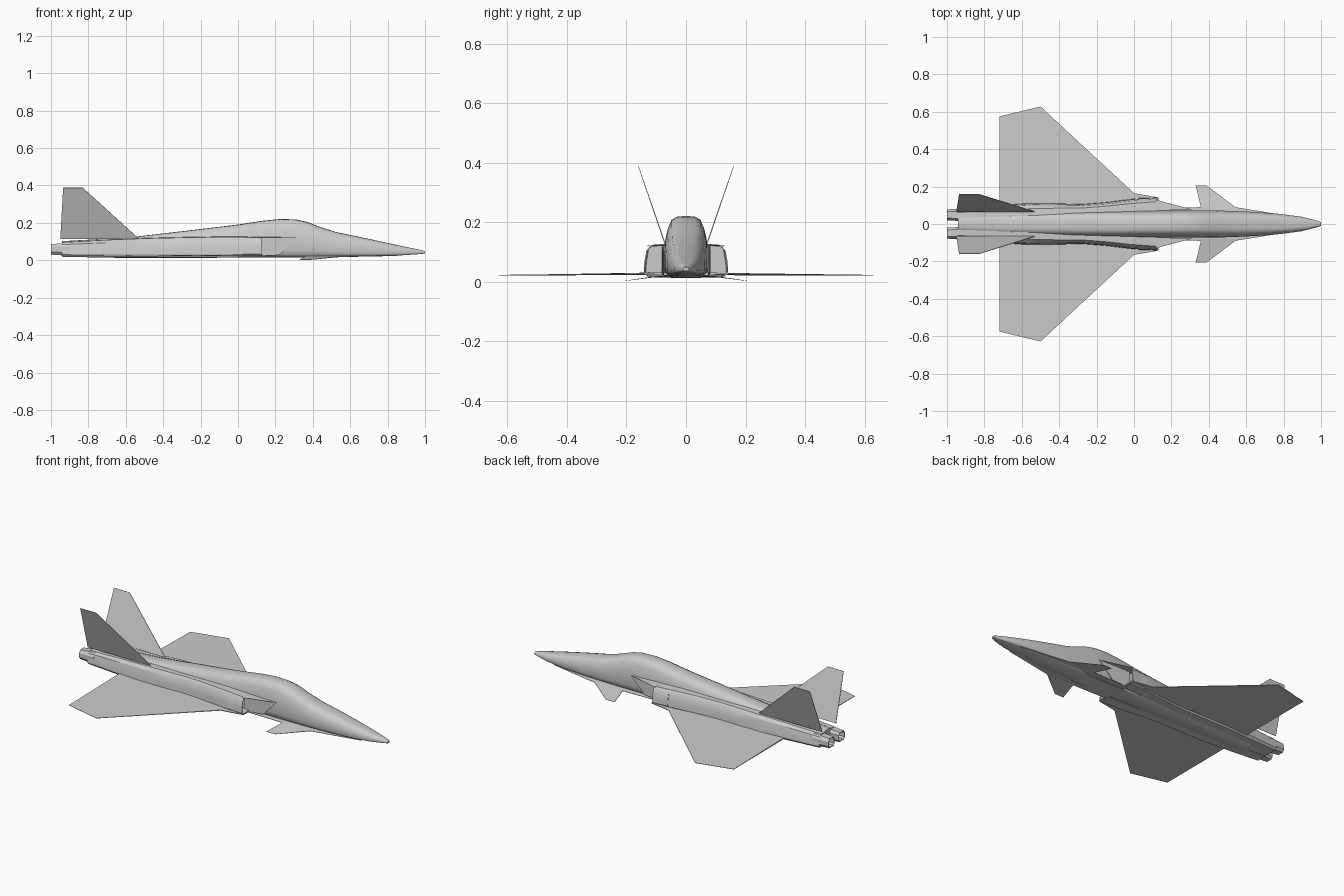
import bpy, bmesh, math
from mathutils import Vector

grey = bpy.data.materials.new("airframe grey")
grey.diffuse_color = (0.6, 0.6, 0.6, 1)


def finish(name, bm, smooth=None):
    bmesh.ops.recalc_face_normals(bm, faces=bm.faces)
    mesh = bpy.data.meshes.new(name)
    bm.to_mesh(mesh)
    bm.free()
    mesh.materials.append(grey)
    ob = bpy.data.objects.new(name, mesh)
    bpy.context.collection.objects.link(ob)
    if smooth:
        bpy.ops.object.select_all(action='DESELECT')
        ob.select_set(True)
        bpy.context.view_layer.objects.active = ob
        bpy.ops.object.shade_smooth_by_angle(angle=math.radians(smooth))
    return ob


def loft(name, rings, smooth=30, recess_first=0, recess_last=0):
    """Skin closed rings; an end is capped, or hollowed by a recess depth."""
    bm = bmesh.new()
    loops = [[bm.verts.new(p) for p in ring] for ring in rings]
    for a, b in zip(loops, loops[1:]):
        for i in range(len(a)):
            j = (i + 1) % len(a)
            bm.faces.new((a[i], a[j], b[j], b[i]))
    ends = [(bm.faces.new(loops[0]), recess_first), (bm.faces.new(loops[-1]), recess_last)]
    bmesh.ops.recalc_face_normals(bm, faces=bm.faces)
    for face, depth in ends:
        if depth:
            bmesh.ops.inset_region(bm, faces=[face], thickness=0.004)
            push = bmesh.ops.extrude_face_region(bm, geom=[face])
            verts = [g for g in push["geom"] if isinstance(g, bmesh.types.BMVert)]
            bmesh.ops.translate(bm, verts=verts, vec=(depth, 0, 0))
            bmesh.ops.delete(bm, geom=[face], context='FACES')
    return finish(name, bm, smooth)


def panel(name, points, thick):
    """Thin surface from an outline; thick gives the thickness at each corner."""
    pts = [Vector(p) for p in points]
    n = (pts[1] - pts[0]).cross(pts[-1] - pts[0]).normalized()
    bm = bmesh.new()
    up = [bm.verts.new(p + n * t / 2) for p, t in zip(pts, thick)]
    low = [bm.verts.new(p - n * t / 2) for p, t in zip(pts, thick)]
    bm.faces.new(up)
    bm.faces.new(low[::-1])
    for i in range(len(pts)):
        j = (i + 1) % len(pts)
        bm.faces.new((up[i], low[i], low[j], up[j]))
    return finish(name, bm)


# Fuselage: x, half width, bottom, top
stations = [
    (1.0, 0.010, 0.036, 0.049), (0.97, 0.020, 0.033, 0.057), (0.90, 0.038, 0.028, 0.071),
    (0.78, 0.054, 0.022, 0.097), (0.65, 0.064, 0.019, 0.125), (0.52, 0.070, 0.017, 0.152),
    (0.44, 0.072, 0.016, 0.178), (0.37, 0.073, 0.015, 0.205), (0.31, 0.073, 0.015, 0.218),
    (0.23, 0.073, 0.015, 0.221), (0.13, 0.073, 0.015, 0.211), (0.0, 0.072, 0.014, 0.191),
    (-0.25, 0.070, 0.013, 0.161), (-0.55, 0.065, 0.013, 0.126), (-0.75, 0.060, 0.014, 0.113),
    (-0.94, 0.045, 0.022, 0.102)]
half = [(0, 0), (0.72, 0), (0.92, 0.07), (1, 0.2), (1, 0.46), (0.95, 0.62),
        (0.84, 0.79), (0.66, 0.94), (0.4, 0.99), (0, 1)]
section = half + [(-y, z) for y, z in half[-2:0:-1]]
loft("fuselage", [[(x, w * y, b + (t - b) * z) for y, z in section]
                  for x, w, b, t in stations], smooth=40)

# Engine nacelles: x, inner y, outer y, bottom, top
nacelle = [(0.125, 0.072, 0.142, 0.018, 0.124), (-0.02, 0.06, 0.132, 0.016, 0.128),
           (-0.14, 0.05, 0.117, 0.015, 0.127), (-0.28, 0.04, 0.106, 0.014, 0.125),
           (-0.42, 0.03, 0.110, 0.014, 0.122), (-0.58, 0.02, 0.110, 0.014, 0.117),
           (-0.75, 0.014, 0.098, 0.015, 0.109), (-0.94, 0.012, 0.084, 0.019, 0.098)]
duct = [(0, 0), (0.85, 0), (1, 0.14), (0.97, 0.45), (0.87, 0.82), (0.68, 0.97), (0, 1)]
tube = [(0.15, 0), (0.8, 0), (1, 0.25), (1, 0.7), (0.8, 1), (0.2, 1), (0, 0.75), (0, 0.2)]

for s, side in ((1, "left"), (-1, "right")):
    def ring(st, shape):
        x, a, c, b, t = st
        return [(x, s * (a + (c - a) * u), b + (t - b) * v) for u, v in shape]

    loft(side + "_nacelle", [ring(st, duct) for st in nacelle], recess_first=-0.1)

    # Exhaust nozzle
    loft(side + "_nozzle", [ring((-0.90, 0.014, 0.084, 0.024, 0.094), tube),
                            ring((-1.0, 0.020, 0.078, 0.030, 0.086), tube)], recess_last=0.06)

    # Intake splitter plate and the roof that shades the intake
    panel(side + "_splitter_plate", [(0.10, s * 0.078, 0.022), (0.22, s * 0.078, 0.028),
                                     (0.31, s * 0.078, 0.121), (0.10, s * 0.078, 0.124)],
          [0.008, 0.003, 0.003, 0.008])
    panel(side + "_intake_roof", [(0.31, s * 0.078, 0.121), (0.16, s * 0.118, 0.121),
                                  (0.12, s * 0.130, 0.120), (0.10, s * 0.07, 0.124)],
          [0.002] * 4)

    # Main wing, with a short strake at the root
    panel(side + "_wing", [(0.13, s * 0.05, 0.027), (0.13, s * 0.142, 0.027),
                           (0.0, s * 0.165, 0.027), (-0.50, s * 0.628, 0.022),
                           (-0.72, s * 0.575, 0.022), (-0.72, s * 0.05, 0.027)],
          [0.010, 0.004, 0.004, 0.002, 0.002, 0.008])

    # Foreplane with its long root strake
    panel(side + "_canard_strake", [(0.85, s * 0.040, 0.025), (0.54, s * 0.090, 0.019),
                                    (0.36, s * 0.090, 0.019), (0.12, s * 0.085, 0.019),
                                    (0.12, s * 0.03, 0.021), (0.80, s * 0.02, 0.025)],
          [0.002, 0.002, 0.002, 0.002, 0.006, 0.006])
    panel(side + "_canard", [(0.56, s * 0.080, 0.020), (0.535, s * 0.095, 0.018),
                             (0.39, s * 0.205, 0.003), (0.33, s * 0.205, 0.003),
                             (0.36, s * 0.080, 0.020)], [0.004, 0.003, 0.001, 0.001, 0.004])

    # Canted tail fin
    panel(side + "_tail_fin", [(-0.53, s * 0.066, 0.115), (-0.83, s * 0.160, 0.388),
                               (-0.935, s * 0.160, 0.388), (-0.95, s * 0.066, 0.115)],
          [0.004, 0.002, 0.002, 0.004])
